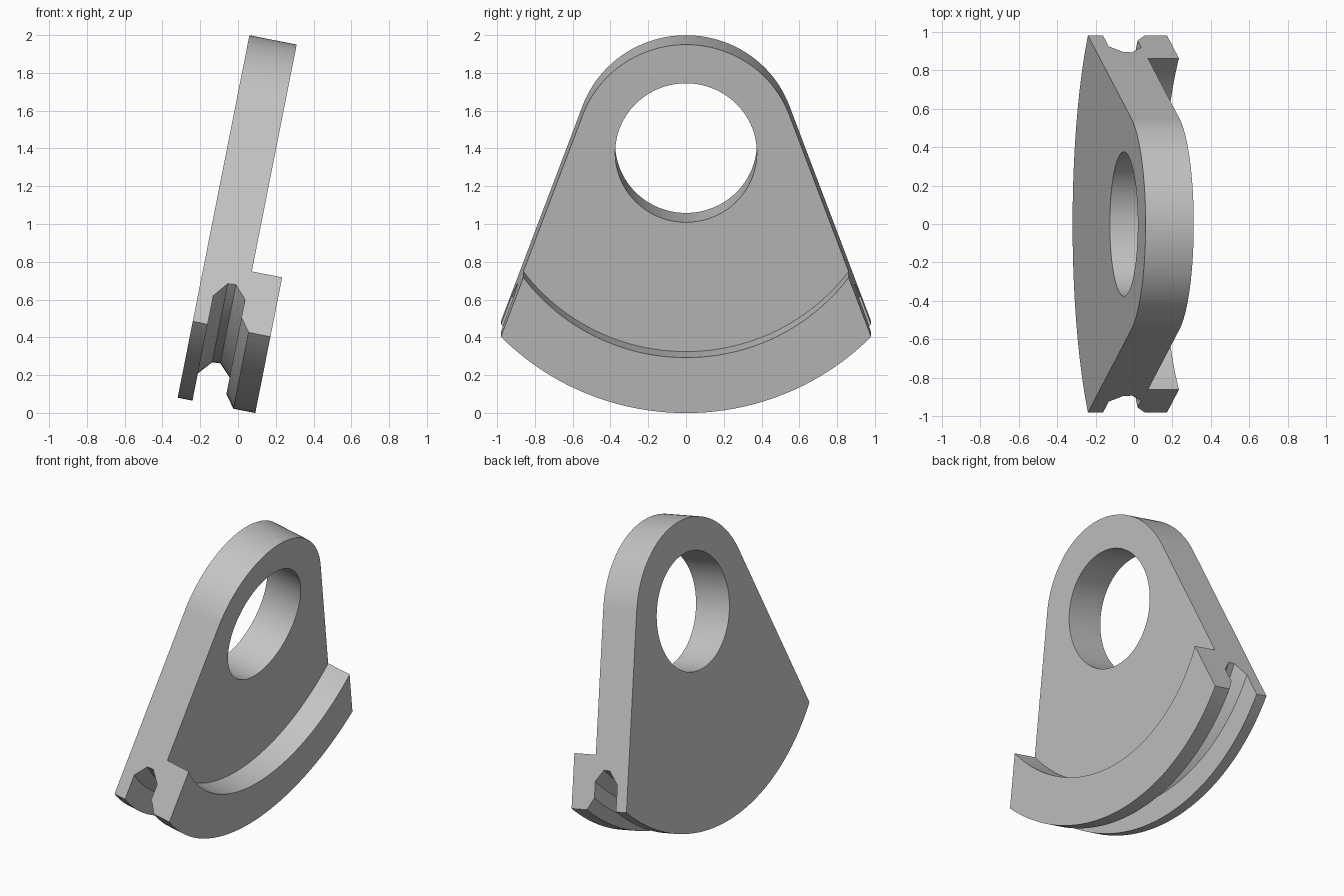
import bpy, bmesh
from math import acos, cos, sin, pi, radians
from mathutils import Matrix

old = bpy.data.objects.get("Cube")
if old:
    bpy.data.objects.remove(old, do_unlink=True)

# Main sizes, measured from the hole axis (local x)
BACK, FACE, RIM = -0.329, -0.074, 0.09
HOLE, TOP, STEP, OUTER = 0.375, 0.584, 1.073, 1.372
TILT = Matrix.Rotation(radians(11.2), 4, 'Y') @ Matrix.Translation((0, 0, 1.389))

grey = bpy.data.materials.new("plain grey")
grey.use_nodes = True
colour = (0.55, 0.55, 0.55, 1)
grey.diffuse_color = colour
grey.node_tree.nodes["Principled BSDF"].inputs["Base Color"].default_value = colour


def finish(bm, name):
    bmesh.ops.remove_doubles(bm, verts=bm.verts, dist=1e-5)
    bmesh.ops.recalc_face_normals(bm, faces=bm.faces)
    bm.transform(TILT)
    mesh = bpy.data.meshes.new(name)
    bm.to_mesh(mesh)
    bm.free()
    mesh.materials.append(grey)
    obj = bpy.data.objects.new(name, mesh)
    bpy.context.collection.objects.link(obj)
    return obj


def lathe(name, profile, steps=160):
    """Turn a closed (x, radius) profile about the hole axis."""
    bm = bmesh.new()
    rings = [[bm.verts.new((x, r * cos(a), r * sin(a))) for x, r in profile]
             for a in (2 * pi * i / steps for i in range(steps))]
    n = len(profile)
    for i in range(steps):
        a, b = rings[i], rings[(i + 1) % steps]
        for j in range(n):
            k = (j + 1) % n
            bm.faces.new((a[j], a[k], b[k], b[j]))
    obj = finish(bm, name)
    obj.hide_render = True
    return obj


def arc(radius, start, end, steps):
    angles = [start + (end - start) * i / steps for i in range(steps + 1)]
    return [(radius * cos(a), radius * sin(a)) for a in angles]


# Fan-shaped body: round top, tangent sides, large bottom arc
tangent = radians(20.4)
corner = tangent - acos(TOP / OUTER)
outline = arc(TOP, tangent, pi - tangent, 56) + arc(OUTER, pi - corner, 2 * pi + corner, 64)
bm = bmesh.new()
base = bm.faces.new([bm.verts.new((BACK, y, z)) for y, z in outline])
grown = bmesh.ops.extrude_face_region(bm, geom=[base])["geom"]
bmesh.ops.translate(bm, vec=(RIM - BACK, 0, 0),
                    verts=[v for v in grown if isinstance(v, bmesh.types.BMVert)])
body = finish(bm, "slotted_fan_plate")

# Cutters: raised-rim recess with the round hole, and the rim groove
cutters = [
    lathe("recess_and_hole_cutter",
          [(-0.6, 0), (-0.6, HOLE), (FACE, HOLE), (FACE, STEP), (0.3, STEP), (0.3, 0)]),
    lathe("groove_cutter",
          [(-0.249, 1.6), (-0.249, 1.225), (-0.186, 1.153), (-0.143, 1.15),
           (-0.08, 1.213), (-0.08, 1.304), (-0.028, OUTER), (-0.028, 1.6)]),
]
bpy.context.view_layer.objects.active = body
body.select_set(True)
for cutter in cutters:
    mod = body.modifiers.new(cutter.name, 'BOOLEAN')
    mod.operation = 'DIFFERENCE'
    mod.solver = 'EXACT'
    mod.object = cutter
    bpy.ops.object.modifier_apply(modifier=mod.name)
    bpy.data.objects.remove(cutter, do_unlink=True)

bpy.ops.object.shade_smooth_by_angle(angle=radians(20))
